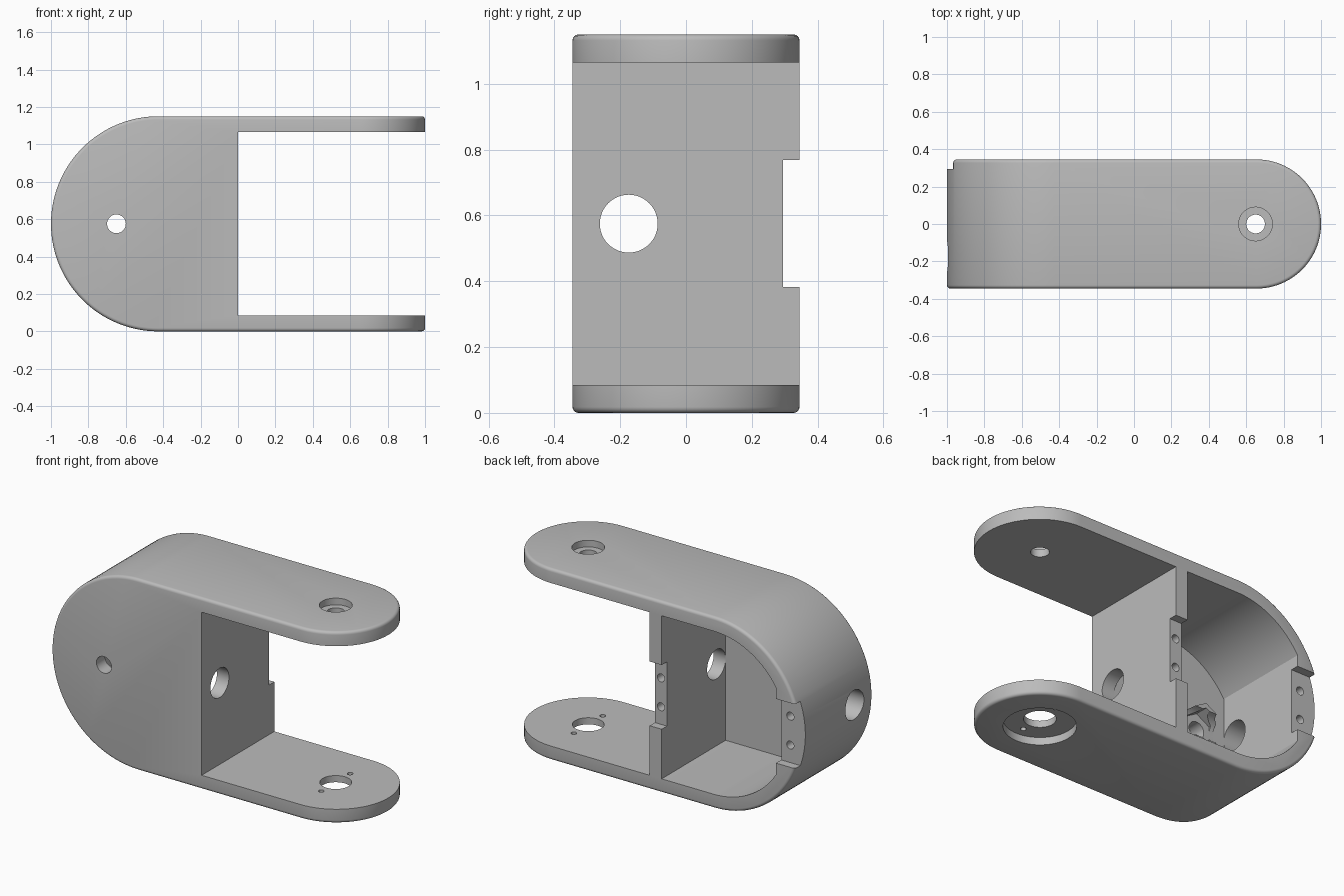
import bpy, bmesh, math
from mathutils import Matrix, Vector

if "Cube" in bpy.data.objects:
    bpy.data.objects.remove(bpy.data.objects["Cube"], do_unlink=True)

HALF = 0.345        # half depth
HEIGHT = 1.15
MID = HEIGHT / 2
WALL = 0.085
PIVOT = 1 - HALF    # x of the fork pivot holes
helpers = []


def prism(name, outline, axis, start, end):
    """Extrude a 2D outline along y (outline in xz) or z (outline in xy)."""
    place = (lambda p: (p[0], start, p[1])) if axis == "y" else (lambda p: (p[0], p[1], start))
    step = Vector((0, end - start, 0)) if axis == "y" else Vector((0, 0, end - start))
    bm = bmesh.new()
    face = bm.faces.new([bm.verts.new(place(p)) for p in outline])
    top = bmesh.ops.extrude_face_region(bm, geom=[face])["geom"]
    bmesh.ops.translate(bm, vec=step, verts=[v for v in top if isinstance(v, bmesh.types.BMVert)])
    bmesh.ops.recalc_face_normals(bm, faces=bm.faces)
    return make(name, bm)


def make(name, bm):
    mesh = bpy.data.meshes.new(name)
    bm.to_mesh(mesh)
    bm.free()
    obj = bpy.data.objects.new(name, mesh)
    bpy.context.collection.objects.link(obj)
    return obj


def box(name, low, high):
    return prism(name, [(low[0], low[1]), (high[0], low[1]), (high[0], high[1]), (low[0], high[1])],
                 "z", low[2], high[2])


def bore(name, axis, centre, radius, length, sides=48):
    bm = bmesh.new()
    turn = {"x": Matrix.Rotation(math.pi / 2, 4, "Y"), "y": Matrix.Rotation(math.pi / 2, 4, "X"),
            "z": Matrix()}[axis]
    bmesh.ops.create_cone(bm, cap_ends=True, segments=sides, radius1=radius, radius2=radius,
                          depth=length, matrix=Matrix.Translation(centre) @ turn)
    return make(name, bm)


def arc(cx, cy, radius, start, end, steps):
    return [(cx + radius * math.cos(a), cy + radius * math.sin(a))
            for a in (start + (end - start) * i / steps for i in range(steps + 1))]


def combine(target, tool, operation="DIFFERENCE"):
    mod = target.modifiers.new(tool.name, "BOOLEAN")
    mod.operation, mod.solver, mod.object = operation, "EXACT", tool
    tool.hide_render = True
    helpers.append(tool)


# Outer body: rounded in side profile at one end, in plan at the other
q = math.pi / 2
body = prism("fork_bracket", arc(MID - 1, MID, MID, q, 3 * q, 64) + [(1.2, 0), (1.2, HEIGHT)],
             "y", -0.5, 0.5)
plan = prism("plan_outline", arc(PIVOT, 0, HALF, -q, q, 64) + [(-1.2, HALF), (-1.2, -HALF)],
             "z", -0.2, HEIGHT + 0.2)
combine(body, plan, "INTERSECT")
bevel = body.modifiers.new("edge_rounding", "BEVEL")
bevel.width, bevel.segments, bevel.limit_method, bevel.angle_limit = 0.018, 4, "ANGLE", math.radians(50)

# Gap between the fork arms
combine(body, box("fork_gap", (0, -0.6, WALL), (1.3, 0.6, HEIGHT - WALL)))

# Rear cavity, with a flat pad across the rounded end
inner = MID - WALL
flat = 0.415
bend = math.acos(flat / inner)
cavity = (arc(MID - 1, MID, inner, q, math.pi - bend, 32)
          + arc(MID - 1, MID, inner, math.pi + bend, 3 * q, 32)
          + [(-0.08, WALL), (-0.08, HEIGHT - WALL)])
combine(body, prism("cavity", cavity, "y", -0.262, 0.6))

# Nut holder behind the front screw hole
combine(body, bore("nut_boss", "y", (-0.65, -0.245, MID), 0.13, 0.13, 6), "UNION")
combine(body, bore("nut_pocket", "y", (-0.65, -0.2, MID), 0.1, 0.12, 6))
combine(body, bore("front_screw_hole", "y", (-0.65, -0.3, MID), 0.05, 0.3))

# Cable passage and rear notch through both walls
combine(body, bore("cable_hole", "x", (-0.5, -0.174, MID), 0.088, 1.4))
combine(body, box("rear_notch", (-1.2, 0.295, 0.383), (0.3, 0.6, 0.769)))

# Cover screw holes
for x in (-0.9, -0.04):
    for dz in (-0.087, 0.087):
        combine(body, bore("cover_screw_hole", "y", (x, 0.25, MID + dz), 0.024, 0.3, 24))

# Upper pivot: counterbored from above
combine(body, bore("upper_pivot_hole", "z", (PIVOT - 0.005, 0, HEIGHT), 0.05, 0.4))
combine(body, bore("upper_counterbore", "z", (PIVOT - 0.005, 0, HEIGHT + 0.06), 0.09, 0.2))

# Lower pivot: wide recess from below and two pin holes
combine(body, bore("lower_pivot_hole", "z", (PIVOT - 0.005, 0, 0), 0.087, 0.4))
combine(body, bore("lower_recess", "z", (PIVOT - 0.005, 0, -0.055), 0.195, 0.2, 64))
for y in (-0.137, 0.137):
    combine(body, bore("pin_hole", "z", (PIVOT - 0.005, y, 0), 0.016, 0.4, 20))

# Bake the modifiers and drop the helper shapes
graph = bpy.context.evaluated_depsgraph_get()
baked = bpy.data.meshes.new_from_object(body.evaluated_get(graph))
body.modifiers.clear()
body.data = baked
for tool in helpers:
    bpy.data.objects.remove(tool, do_unlink=True)

# Plain grey plastic
grey = bpy.data.materials.new("grey_plastic")
grey.use_nodes = True
colour = (0.5, 0.5, 0.5, 1)
grey.diffuse_color = colour
grey.node_tree.nodes["Principled BSDF"].inputs["Base Color"].default_value = colour
body.data.materials.clear()
body.data.materials.append(grey)

bpy.ops.object.select_all(action="DESELECT")
body.select_set(True)
bpy.context.view_layer.objects.active = body
bpy.ops.object.shade_smooth_by_angle(angle=math.radians(30))
